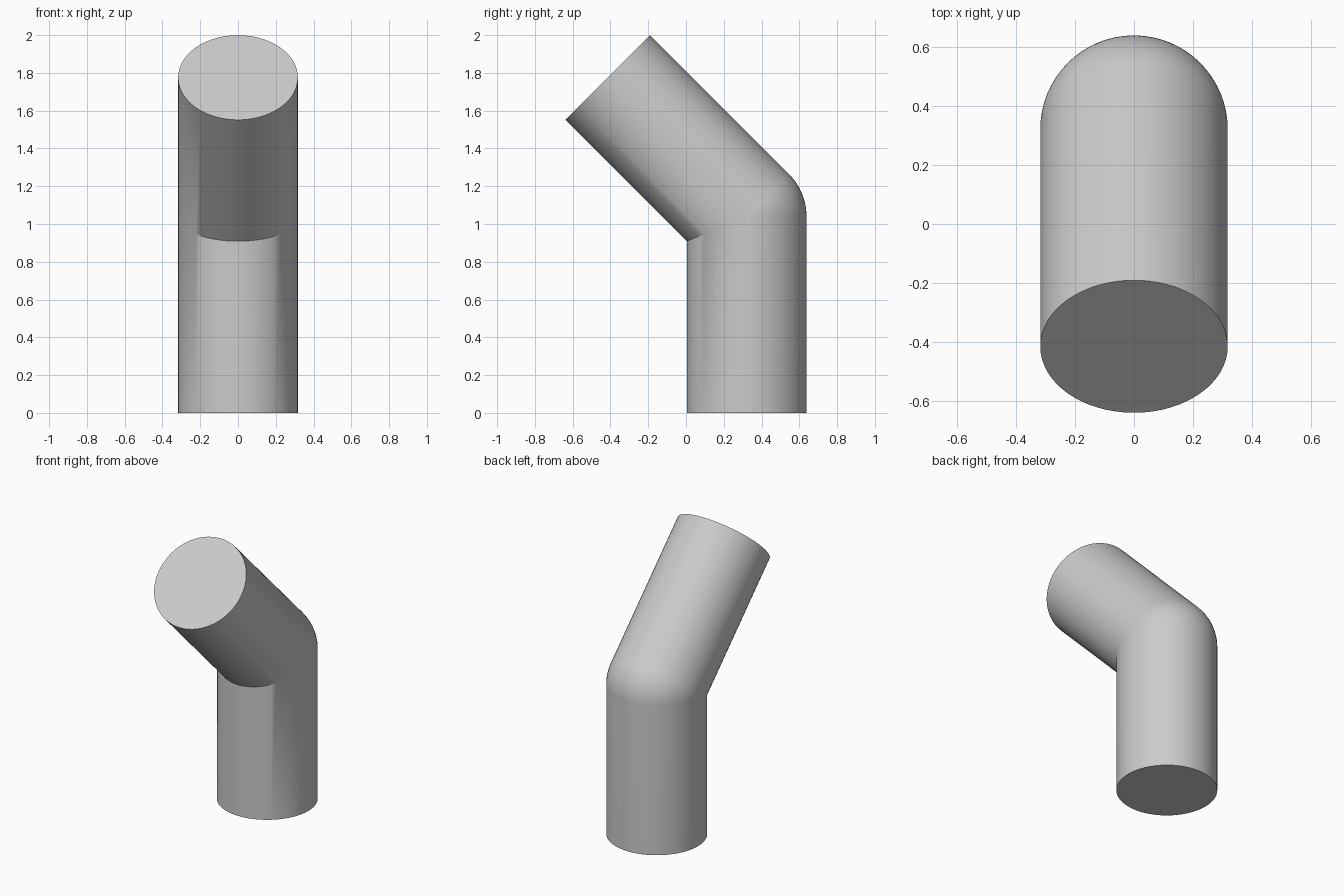
import bpy, bmesh, math
from mathutils import Vector

cube = bpy.data.objects.get("Cube")
if cube:
    bpy.data.objects.remove(cube, do_unlink=True)

RADIUS = 0.317
LENGTH = 1.04               # each arm, measured from the joint centre
BEND = math.radians(45)
SIDES = 64
ARC_STEPS = 12
JOINT = Vector((0, 0.321, LENGTH))

grey = bpy.data.materials.new("light_grey")
grey.use_nodes = True
grey.diffuse_color = (0.6, 0.6, 0.6, 1)
grey.node_tree.nodes["Principled BSDF"].inputs["Base Color"].default_value = (0.6, 0.6, 0.6, 1)

bm = bmesh.new()


def ring(turn, slide=0.0, mitre=False):
    """Circle around the joint, turned by an angle and slid along its axis."""
    outward = Vector((0, math.cos(turn), math.sin(turn)))
    axis = Vector((0, -math.sin(turn), math.cos(turn)))
    verts = []
    for i in range(SIDES):
        a = 2 * math.pi * i / SIDES
        across, out = math.cos(a), math.sin(a)
        if mitre and out < 0:
            # inside of the bend: both arms meet on the mitre plane
            offset = Vector((across, out, out * math.tan(BEND / 2)))
        else:
            # outside of the bend: part of a sphere
            offset = Vector((across, 0, 0)) + outward * out
        verts.append(bm.verts.new(JOINT + offset * RADIUS + axis * slide))
    return verts


# Foot, rounded elbow, then the end of the leaning arm
rings = [ring(0, -LENGTH)]
rings += [ring(BEND * k / ARC_STEPS, mitre=True) for k in range(ARC_STEPS + 1)]
rings.append(ring(BEND, LENGTH))

for low, high in zip(rings, rings[1:]):
    for i in range(SIDES):
        j = (i + 1) % SIDES
        bm.faces.new((low[i], low[j], high[j], high[i]))

# Flat end caps
bm.faces.new(rings[0])
bm.faces.new(rings[-1])

bmesh.ops.remove_doubles(bm, verts=bm.verts[:], dist=0.00001)
bmesh.ops.recalc_face_normals(bm, faces=bm.faces[:])

mesh = bpy.data.meshes.new("bent_pipe")
bm.to_mesh(mesh)
bm.free()
mesh.materials.append(grey)
pipe = bpy.data.objects.new("bent_pipe", mesh)
bpy.context.collection.objects.link(pipe)

# Smooth sides, sharp caps and inner crease
bpy.ops.object.select_all(action="DESELECT")
pipe.select_set(True)
bpy.context.view_layer.objects.active = pipe
bpy.ops.object.shade_smooth_by_angle(angle=math.radians(30))
